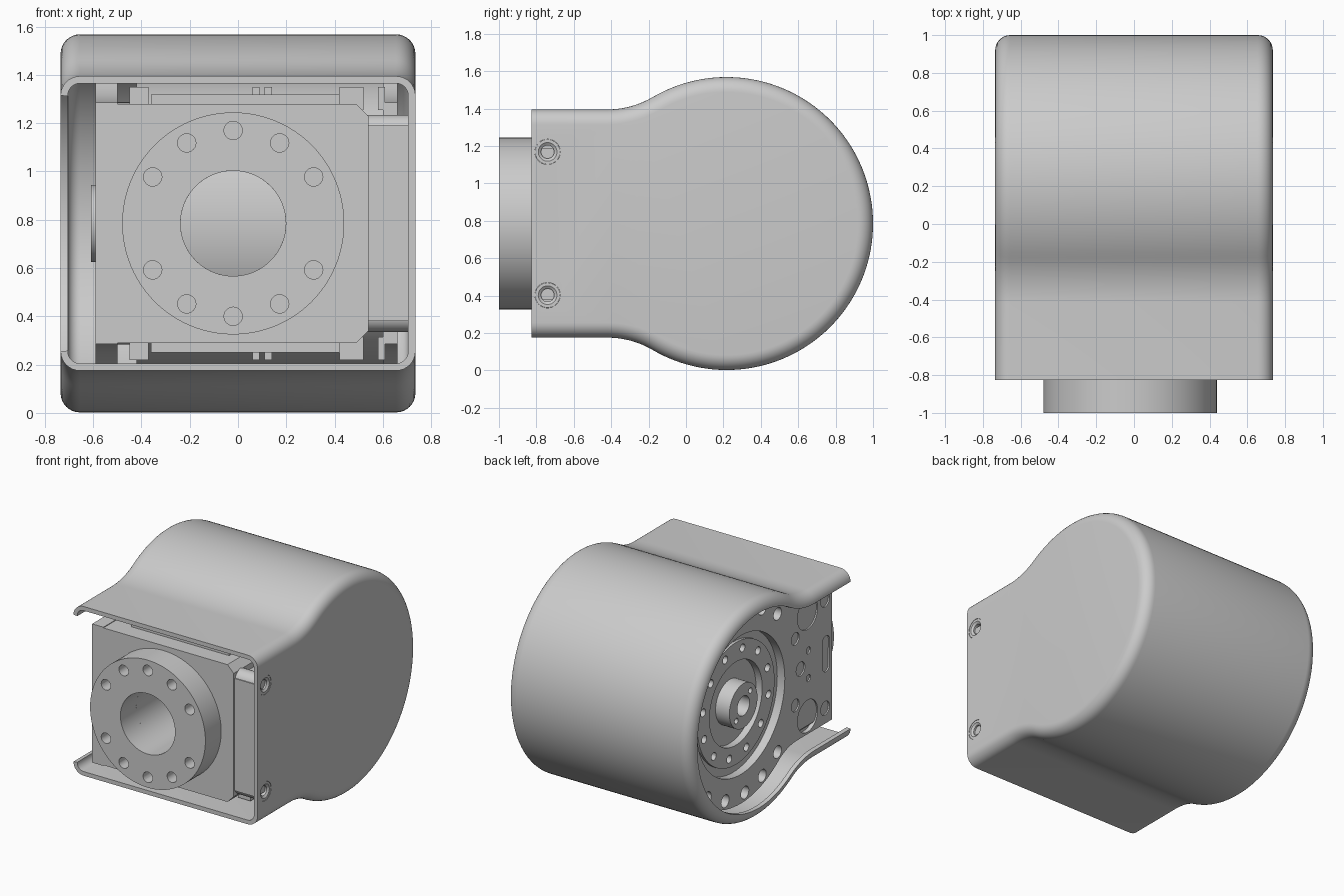
import bpy, bmesh, math
from math import sin, cos, pi, atan2

if "Cube" in bpy.data.objects:
    bpy.data.objects.remove(bpy.data.objects["Cube"])

grey = bpy.data.materials.new("plain_grey")
grey.use_nodes = True
GREY = (0.6, 0.6, 0.6, 1)
grey.diffuse_color = GREY
grey.node_tree.nodes["Principled BSDF"].inputs["Base Color"].default_value = GREY

CY, CZ = 0.217, 0.785      # axis of the round end
FRONT = -0.825             # open front edge
FX = -0.02                 # flange axis in x


def to_object(bm, name):
    mesh = bpy.data.meshes.new(name)
    bm.to_mesh(mesh)
    bm.free()
    obj = bpy.data.objects.new(name, mesh)
    bpy.context.collection.objects.link(obj)
    mesh.materials.append(grey)
    return obj


def activate(obj):
    bpy.ops.object.select_all(action='DESELECT')
    obj.select_set(True)
    bpy.context.view_layer.objects.active = obj


def smooth(obj):
    activate(obj)
    bpy.ops.object.shade_smooth_by_angle(angle=math.radians(32))


def circle(u, v, r, n=32):
    return [(u + r * cos(2 * pi * i / n), v + r * sin(2 * pi * i / n)) for i in range(n)]


def rect(u0, u1, v0, v1, c=0.0):
    if not c:
        return [(u0, v0), (u1, v0), (u1, v1), (u0, v1)]
    return [(u0 + c, v0), (u1 - c, v0), (u1, v0 + c), (u1, v1 - c),
            (u1 - c, v1), (u0 + c, v1), (u0, v1 - c), (u0, v0 + c)]


def place(axis, t, u, v):
    return (t, u, v) if axis == 'x' else (u, t, v)


def prisms(name, outlines, axis, a, b):
    """Extrude one or more outlines along an axis from a to b."""
    bm = bmesh.new()
    for pts in outlines:
        lo = [bm.verts.new(place(axis, a, *p)) for p in pts]
        hi = [bm.verts.new(place(axis, b, *p)) for p in pts]
        bm.faces.new(lo)
        bm.faces.new(hi)
        for i in range(len(pts)):
            j = (i + 1) % len(pts)
            bm.faces.new((lo[i], lo[j], hi[j], hi[i]))
    bmesh.ops.recalc_face_normals(bm, faces=bm.faces)
    return to_object(bm, name)


def lathe(name, profile, axis, cu, cv, n=64):
    """Revolve a closed (radius, position) profile about an axis."""
    bm = bmesh.new()
    rings = [[bm.verts.new(place(axis, t, u, v)) for u, v in circle(cu, cv, r, n)]
             for r, t in profile]
    for k, ring in enumerate(rings):
        nxt = rings[(k + 1) % len(rings)]
        for i in range(n):
            j = (i + 1) % n
            bm.faces.new((ring[i], ring[j], nxt[j], nxt[i]))
    bmesh.ops.recalc_face_normals(bm, faces=bm.faces)
    return to_object(bm, name)


def cut(obj, outlines, axis, a, b):
    cutter = prisms("cutter", outlines, axis, a, b)
    cutter.hide_render = True
    mod = obj.modifiers.new("cut", 'BOOLEAN')
    mod.operation, mod.solver, mod.object = 'DIFFERENCE', 'EXACT', cutter
    activate(obj)
    bpy.ops.object.modifier_apply(modifier=mod.name)
    bpy.data.objects.remove(cutter)


def keyhole(h, R, y0=-0.42, front=FRONT, n=48):
    """Round end blending by concave fillets into a straight front part."""
    dy = CY - y0
    r = (dy * dy + h * h - R * R) / (2 * (R - h))
    a = atan2(h + r, -dy)                 # tangent direction from the round centre
    top = [(front, CZ + h)]
    for i in range(11):
        t = -pi / 2 + (a - pi / 2) * i / 10
        top.append((y0 + r * cos(t), CZ + h + r + r * sin(t)))
    for i in range(1, n + 1):
        t = a * (1 - i / n)
        top.append((CY + R * cos(t), CZ + R * sin(t)))
    return top + [(y, 2 * CZ - z) for y, z in reversed(top[:-1])]


# Outer shell: rounded rims, closed on +x, open at the front and on -x
bm = bmesh.new()
W, RIM, STEPS = 0.735, 0.08, 8
arc = [(W - RIM + RIM * sin(t), RIM - RIM * cos(t))
       for t in (pi / 2 * i / STEPS for i in range(STEPS + 1))]
stations = [(-x, d) for x, d in reversed(arc)] + arc
rows = [[bm.verts.new((x, y, z)) for y, z in keyhole(0.61 - d, 0.783 - d)]
        for x, d in stations]
for r0, r1 in zip(rows, rows[1:]):
    for i in range(len(r0) - 1):
        bm.faces.new((r0[i], r0[i + 1], r1[i + 1], r1[i]))
cap = bm.faces.new(rows[-1])
bmesh.ops.recalc_face_normals(bm, faces=bm.faces)
bm.normal_update()
if cap.normal.x < 0:
    bmesh.ops.reverse_faces(bm, faces=bm.faces)
shell = to_object(bm, "outer_shell")
solid = shell.modifiers.new("wall", 'SOLIDIFY')
solid.thickness, solid.offset = 0.03, -1
activate(shell)
bpy.ops.object.modifier_apply(modifier=solid.name)
SCREW_Y, SCREW_Z = -0.74, (CZ - 0.383, CZ + 0.383)
cut(shell, [circle(SCREW_Y, z, 0.068) for z in SCREW_Z], 'x', 0.69, 0.8)
smooth(shell)

# Screw bosses behind the closed wall
for side, z in zip(("lower", "upper"), SCREW_Z):
    boss = lathe(side + "_screw_boss", [(0.035, 0.5), (0.035, 0.722), (0.05, 0.733), (0.067, 0.733),
                                        (0.067, 0.5)], 'x', SCREW_Y, z, 32)
    smooth(boss)
    smooth(prisms(side + "_screw", [circle(SCREW_Y, z, 0.036, 24)], 'x', 0.5, 0.66))

# Front frame with bore and bolt holes
bolts = [circle(FX + 0.385 * cos(k * pi / 6), CZ + 0.385 * sin(k * pi / 6), 0.038, 24)
         for k in range(12) if k % 6]
frame = prisms("front_frame", [rect(-0.58, 0.54, 0.29, 1.28, 0.05)], 'y', -0.82, -0.32)
cut(frame, [circle(FX, CZ, 0.218, 64)], 'y', -1, 0)
cut(frame, bolts, 'y', -1, -0.6)
smooth(frame)

# Output flange
flange = lathe("output_flange", [(0.218, -1), (0.46, -1), (0.46, -0.815), (0.218, -0.815)],
               'y', FX, CZ, 96)
cut(flange, bolts, 'y', -1.1, -0.7)
smooth(flange)

# Spacer block between the frame and the closed wall
prisms("side_spacer", [rect(0.53, 0.71, 0.38, 1.19)], 'y', -0.81, -0.3)

# Inner drum
smooth(prisms("drum", [circle(CY, CZ, 0.62, 96)], 'x', -0.42, 0.6))

# Open-side plate with its hole pattern (offsets from the round axis)
plate = prisms("side_plate", [keyhole(0.5, 0.71, front=-0.82)], 'x', -0.59, -0.5)
cut(plate, [circle(CY, CZ, 0.5, 96)], 'x', -0.7, -0.4)
holes = []
for deg in (-112, -94, -74, -54, 54, 74, 94, 112, 130, -130):
    a = math.radians(deg)
    holes.append(circle(CY + 0.65 * cos(a), CZ + 0.65 * sin(a), 0.045, 24))
for dy, dz, r in ((-0.62, 0.24, 0.045), (-0.62, -0.24, 0.045), (-0.68, 0, 0.05), (-0.77, 0.1, 0.025),
                  (-0.77, -0.1, 0.025), (-0.96, 0.39, 0.05), (-0.96, -0.39, 0.05)):
    holes.append(circle(CY + dy, CZ + dz, r, 24))
holes.append([(CY - 0.97 + u, CZ + v + (0.09 if v > 0 else -0.09))
              for u, v in circle(0, 0, 0.04, 24)])
cut(plate, holes, 'x', -0.7, -0.4)
cut(plate, [circle(CY - 0.76, CZ + s * 0.37, 0.115) for s in (-1, 1)], 'x', -0.7, -0.56)
smooth(plate)

# Stepped rotor face with hub
rotor = lathe("rotor_face", [(0.07, -0.4), (0.07, -0.61), (0.16, -0.61), (0.16, -0.5), (0.3, -0.5),
                             (0.3, -0.55), (0.44, -0.55), (0.44, -0.53), (0.502, -0.53),
                             (0.502, -0.4)], 'x', CY, CZ, 96)
cut(rotor, [circle(CY + 0.38 * cos(k * pi / 6 + 0.2), CZ + 0.38 * sin(k * pi / 6 + 0.2), 0.028, 20)
            for k in range(12)], 'x', -0.7, -0.47)
cut(rotor, [circle(CY + s * 0.08, CZ - s * 0.08, 0.02, 16) for s in (-1, 1)], 'x', -0.7, -0.56)
smooth(rotor)

# Closed-side inner plate
smooth(prisms("inner_plate", [keyhole(0.5, 0.71, front=-0.6)], 'x', 0.6, 0.66))

# Tie bars and posts above and below the frame
for side, s in (("lower", -1), ("upper", 1)):
    def span(a, b):
        return sorted((CZ + s * a, CZ + s * b))
    prisms(side + "_tie_bar", [rect(-0.36, 0.42, *span(0.47, 0.535))], 'y', -0.7, -0.35)
    posts = [rect(x, x + w, *span(0.47, 0.565))
             for x, w in ((-0.45, 0.08), (0.06, 0.03), (0.11, 0.03), (0.42, 0.1), (0.58, 0.03))]
    prisms(side + "_posts", posts, 'y', -0.6, -0.3)
